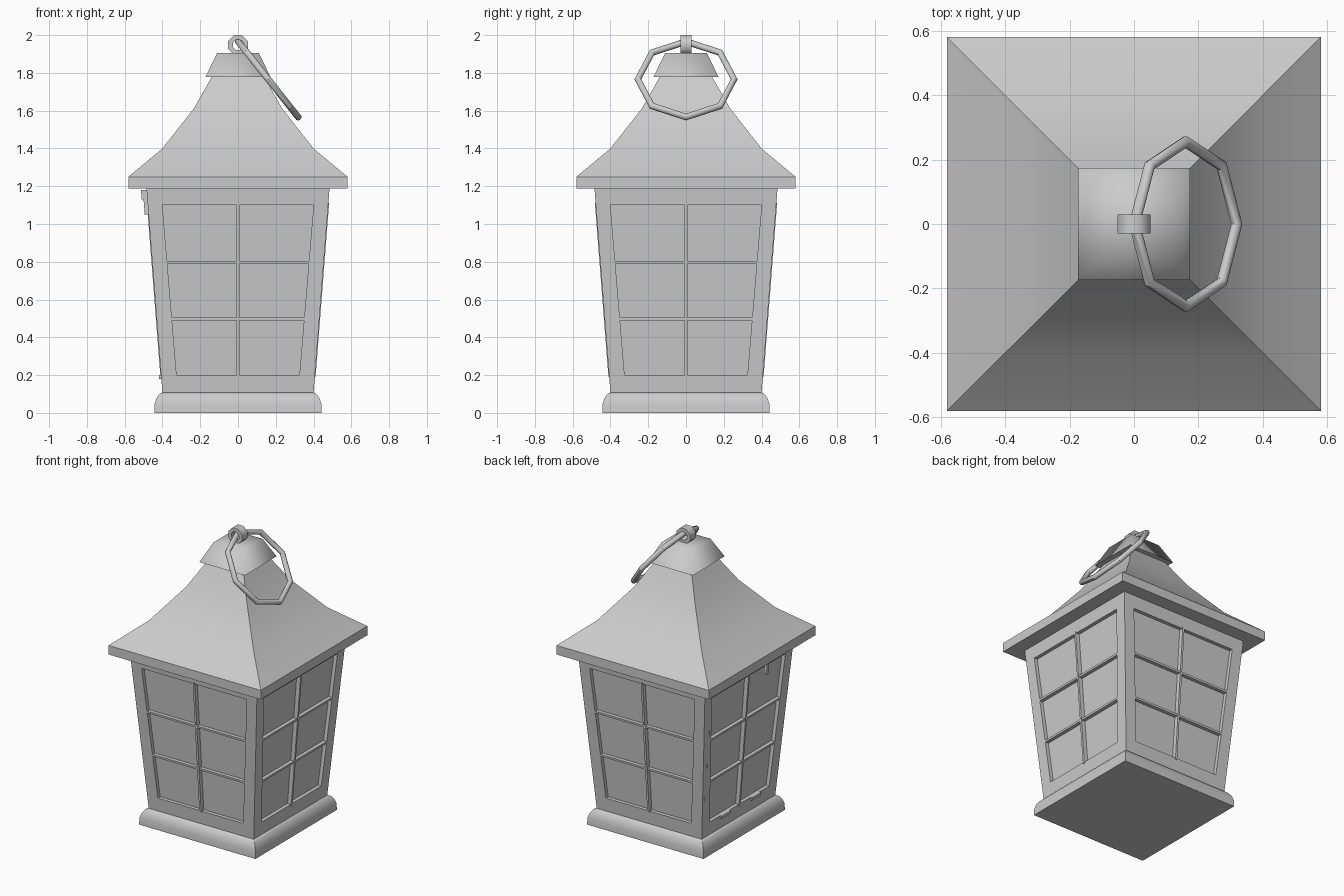
import bpy, bmesh, math
from mathutils import Matrix, Vector

old = bpy.data.objects.get("Cube")
if old:
    bpy.data.objects.remove(old, do_unlink=True)

metal = bpy.data.materials.new("grey_metal")
metal.use_nodes = True
grey = (0.6, 0.6, 0.6, 1)
metal.diffuse_color = grey
metal.node_tree.nodes["Principled BSDF"].inputs["Base Color"].default_value = grey


def finish(name, bm, angle=None):
    """Turn a bmesh into a named object, optionally smooth below an angle."""
    bmesh.ops.recalc_face_normals(bm, faces=bm.faces)
    mesh = bpy.data.meshes.new(name)
    bm.to_mesh(mesh)
    bm.free()
    mesh.materials.append(metal)
    obj = bpy.data.objects.new(name, mesh)
    bpy.context.collection.objects.link(obj)
    if angle:
        bpy.ops.object.select_all(action='DESELECT')
        obj.select_set(True)
        bpy.context.view_layer.objects.active = obj
        bpy.ops.object.shade_smooth_by_angle(angle=math.radians(angle))
    return obj


def square_loft(name, profile, angle):
    """Stack square sections given as (half width, height)."""
    bm = bmesh.new()
    rings = [[bm.verts.new((sx * h, sy * h, z))
              for sx, sy in ((-1, -1), (1, -1), (1, 1), (-1, 1))]
             for h, z in profile]
    for a, b in zip(rings, rings[1:]):
        for i in range(4):
            j = (i + 1) % 4
            bm.faces.new((a[i], a[j], b[j], b[i]))
    bm.faces.new(rings[0])
    bm.faces.new(rings[-1])
    return finish(name, bm, angle)


BOTTOM, TOP = 0.105, 1.195


def half_width(z):
    return 0.4 + 0.085 * (z - BOTTOM) / (TOP - BOTTOM)


def wall_point(side, u, z, d=0):
    """Point on a sloping wall: u across, z up, d outwards."""
    p = Vector((u, -half_width(z) - d, z))
    return Matrix.Rotation(side * math.pi / 2, 3, 'Z') @ p


def bar(bm, side, u0, u1, z0, z1, d0, d1):
    """Box lying on a wall."""
    v = [bm.verts.new(wall_point(side, u, z, d))
         for d in (d0, d1) for u, z in ((u0, z0), (u1, z0), (u1, z1), (u0, z1))]
    bm.faces.new(v[:4])
    bm.faces.new(v[4:])
    for i in range(4):
        j = (i + 1) % 4
        bm.faces.new((v[i], v[j], v[j + 4], v[i + 4]))


# Base plinth with rounded upper edge
square_loft("base", [(0.443, 0), (0.442, 0.045), (0.433, 0.075),
                     (0.418, 0.098), (0.40, 0.108)], 40)

# Walls with recessed windows
SILL, HEAD, RECESS = 0.2, 1.1, -0.025


def window_half(z):
    return 0.325 + 0.075 * (z - SILL) / (HEAD - SILL)


bm = bmesh.new()
for side in range(4):
    outer = [(s * half_width(z), z, 0) for s, z in
             ((-1, BOTTOM), (1, BOTTOM), (1, TOP), (-1, TOP))]
    inner = [(s * window_half(z), z, 0) for s, z in
             ((-1, SILL), (1, SILL), (1, HEAD), (-1, HEAD))]
    deep = [(u, z, RECESS) for u, z, d in inner]
    loops = [[bm.verts.new(wall_point(side, *p)) for p in loop]
             for loop in (outer, inner, deep)]
    for a, b in zip(loops, loops[1:]):
        for i in range(4):
            j = (i + 1) % 4
            bm.faces.new((a[i], a[j], b[j], b[i]))
    bm.faces.new(loops[-1])
bmesh.ops.remove_doubles(bm, verts=bm.verts, dist=0.001)
finish("walls", bm)

# Glazing bars
bm = bmesh.new()
for side in range(4):
    bar(bm, side, -0.007, 0.007, SILL - 0.01, HEAD + 0.01, RECESS, 0.004)
    for z in (0.497, 0.797):
        w = window_half(z)
        bar(bm, side, -w, w, z - 0.007, z + 0.007, RECESS, 0)
finish("glazing_bars", bm)

# Door fittings on one wall
DOOR = 3
bm = bmesh.new()
for u in (-0.16, 0.17):
    bar(bm, DOOR, u - 0.05, u + 0.05, 0.18, 0.2, 0, 0.012)
finish("door_rails", bm)
bm = bmesh.new()
for z in (0.39, 0.62, 0.86):
    bar(bm, DOOR, -0.405, -0.395, z - 0.012, z + 0.012, 0, 0.004)
finish("door_hinges", bm)
bm = bmesh.new()
bar(bm, DOOR, 0.165, 0.195, 1.13, 1.18, 0, 0.03)
bar(bm, DOOR, 0.17, 0.19, 1.05, 1.13, 0, 0.02)
finish("door_latch", bm)

# Flared roof and smooth cap
square_loft("roof", [(0.58, 1.187), (0.58, 1.25), (0.40, 1.40),
                     (0.235, 1.61), (0.135, 1.785)], 40)
square_loft("cap", [(0.173, 1.777), (0.11, 1.905)], 95)

# Pierced octagonal lug on the cap
bm = bmesh.new()
loops = []
for y, r in ((-0.03, 0.056), (0.03, 0.056), (0.03, 0.03), (-0.03, 0.03)):
    loops.append([bm.verts.new((r * math.cos(a), y, 1.948 + r * math.sin(a)))
                  for a in (math.pi * (i + 0.5) / 4 for i in range(8))])
for k in range(4):
    a, b = loops[k], loops[(k + 1) % 4]
    for i in range(8):
        j = (i + 1) % 8
        bm.faces.new((a[i], a[j], b[j], b[i]))
finish("lug", bm, 50)

# Eight-sided carrying ring, hanging to one side
bpy.ops.mesh.primitive_torus_add(
    major_segments=8, minor_segments=10, major_radius=0.255, minor_radius=0.018,
    location=(0.16, 0, 1.766), rotation=(0, 0.9, 0))
ring = bpy.context.object
ring.name = "carrying_ring"
ring.data.materials.append(metal)
bpy.ops.object.shade_smooth_by_angle(angle=math.radians(40))
